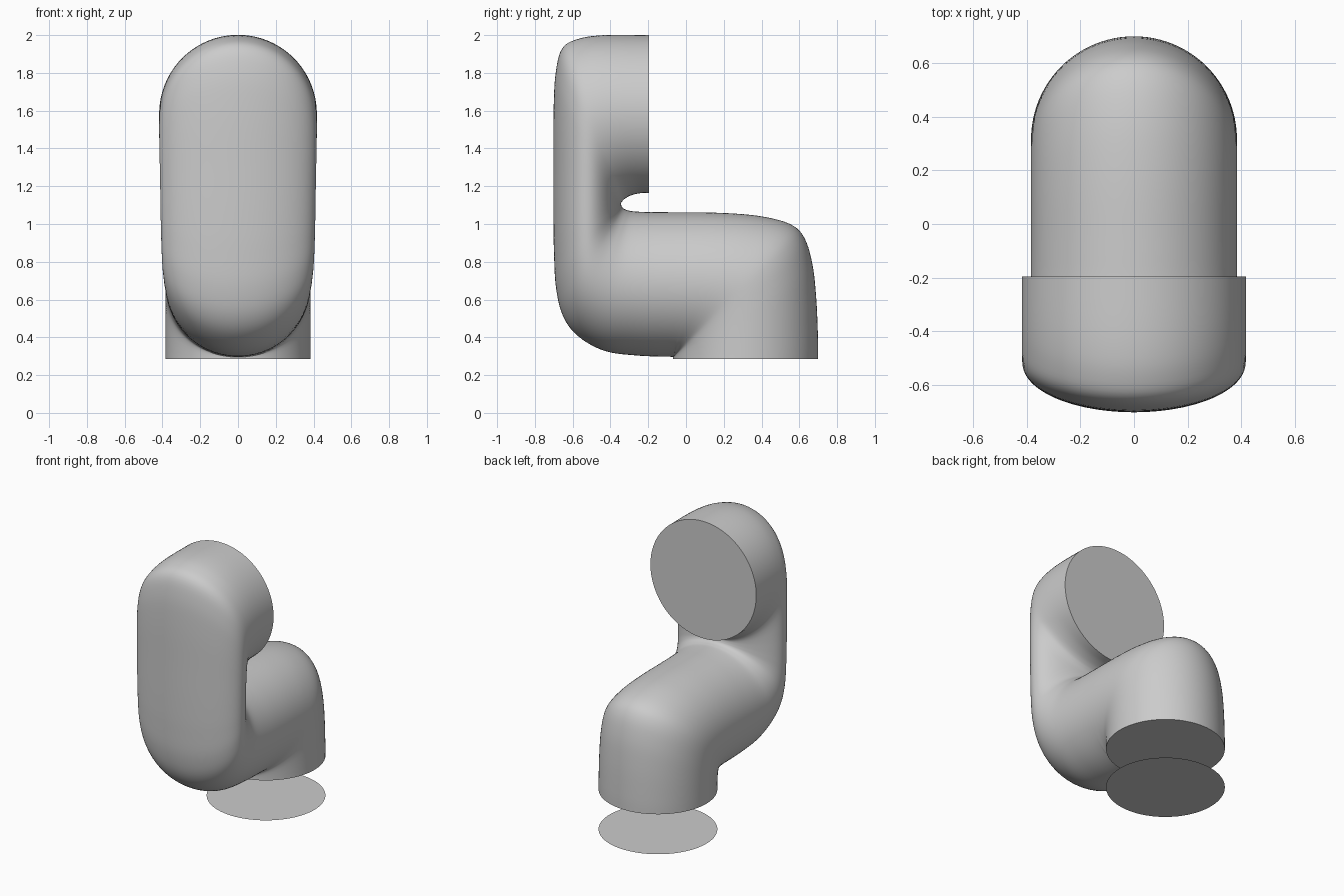
import bpy, bmesh, math
from mathutils import Vector

if "Cube" in bpy.data.objects:
    bpy.data.objects.remove(bpy.data.objects["Cube"])

SEG = 96   # points around each section
SUB = 5    # subdivisions between key sections

# Key sections: (top/inner y, z), (opposite y, z), half width in x
KEYS = [
    (-.195, 1.165, -.195, 2.0, .4175),
    (-.250, 1.162, -.430, 2.0, .4175),
    (-.295, 1.150, -.570, 1.980, .4175),
    (-.322, 1.135, -.655, 1.930, .4175),
    (-.335, 1.123, -.690, 1.800, .417),
    (-.342, 1.114, -.701, 1.600, .415),
    (-.344, 1.109, -.702, 1.300, .412),
    (-.343, 1.102, -.702, 1.050, .410),
    (-.341, 1.096, -.699, .850, .408),
    (-.337, 1.088, -.688, .660, .405),
    (-.328, 1.080, -.650, .510, .401),
    (-.310, 1.073, -.570, .405, .395),
    (-.280, 1.067, -.430, .328, .388),
    (-.200, 1.063, -.250, .303, .385),
    (-.070, 1.062, -.075, .297, .384),
    (.180, 1.059, -.068, .295, .384),
    (.390, 1.042, -.068, .295, .384),
    (.550, 1.000, -.068, .295, .384),
    (.627, .926, -.068, .295, .384),
    (.670, .783, -.068, .295, .384),
    (.690, .600, -.068, .295, .384),
    (.699, .390, -.068, .293, .384),
    (.700, .285, -.068, .285, .384),
]


def smooth_keys(keys):
    """Catmull-Rom interpolation of the key sections."""
    out = []
    for i in range(len(keys) - 1):
        p0, p1, p2 = keys[max(i - 1, 0)], keys[i], keys[i + 1]
        p3 = keys[min(i + 2, len(keys) - 1)]
        for s in range(SUB):
            t = s / SUB
            out.append([.5 * (2*b + (c - a)*t + (2*a - 5*b + 4*c - d)*t*t
                              + (3*b - a - 3*c + d)*t**3)
                        for a, b, c, d in zip(p0, p1, p2, p3)])
    out.append(list(keys[-1]))
    return out


def finish(bm, name):
    mesh = bpy.data.meshes.new(name)
    bm.to_mesh(mesh)
    bm.free()
    obj = bpy.data.objects.new(name, mesh)
    bpy.context.collection.objects.link(obj)
    return obj


# Arm link: elliptical sections lofted through both bends, flat caps at the ends
bm = bmesh.new()
rings = []
for ay, az, by, bz, w in smooth_keys(KEYS):
    a, b = Vector((0, ay, az)), Vector((0, by, bz))
    mid, half = (a + b) / 2, (a - b) / 2
    ring = []
    for k in range(SEG):
        ang = math.tau * k / SEG
        ring.append(bm.verts.new(mid + half * math.cos(ang)
                                 + Vector((w * math.sin(ang), 0, 0))))
    rings.append(ring)
for r, q in zip(rings, rings[1:]):
    for k in range(SEG):
        n = (k + 1) % SEG
        bm.faces.new((r[k], r[n], q[n], q[k]))
bm.faces.new(rings[0])
bm.faces.new(rings[-1])
bmesh.ops.remove_doubles(bm, verts=bm.verts, dist=1e-5)
bmesh.ops.recalc_face_normals(bm, faces=bm.faces)
arm = finish(bm, "arm_link")
bpy.context.view_layer.objects.active = arm
arm.select_set(True)
bpy.ops.object.shade_smooth_by_angle(angle=math.radians(35))

# Thin flat disc on the ground under the lower joint
bm = bmesh.new()
bmesh.ops.create_circle(bm, cap_ends=True, segments=SEG, radius=.384)
bmesh.ops.translate(bm, verts=bm.verts, vec=(0, .316, 0))
finish(bm, "base_disc")
